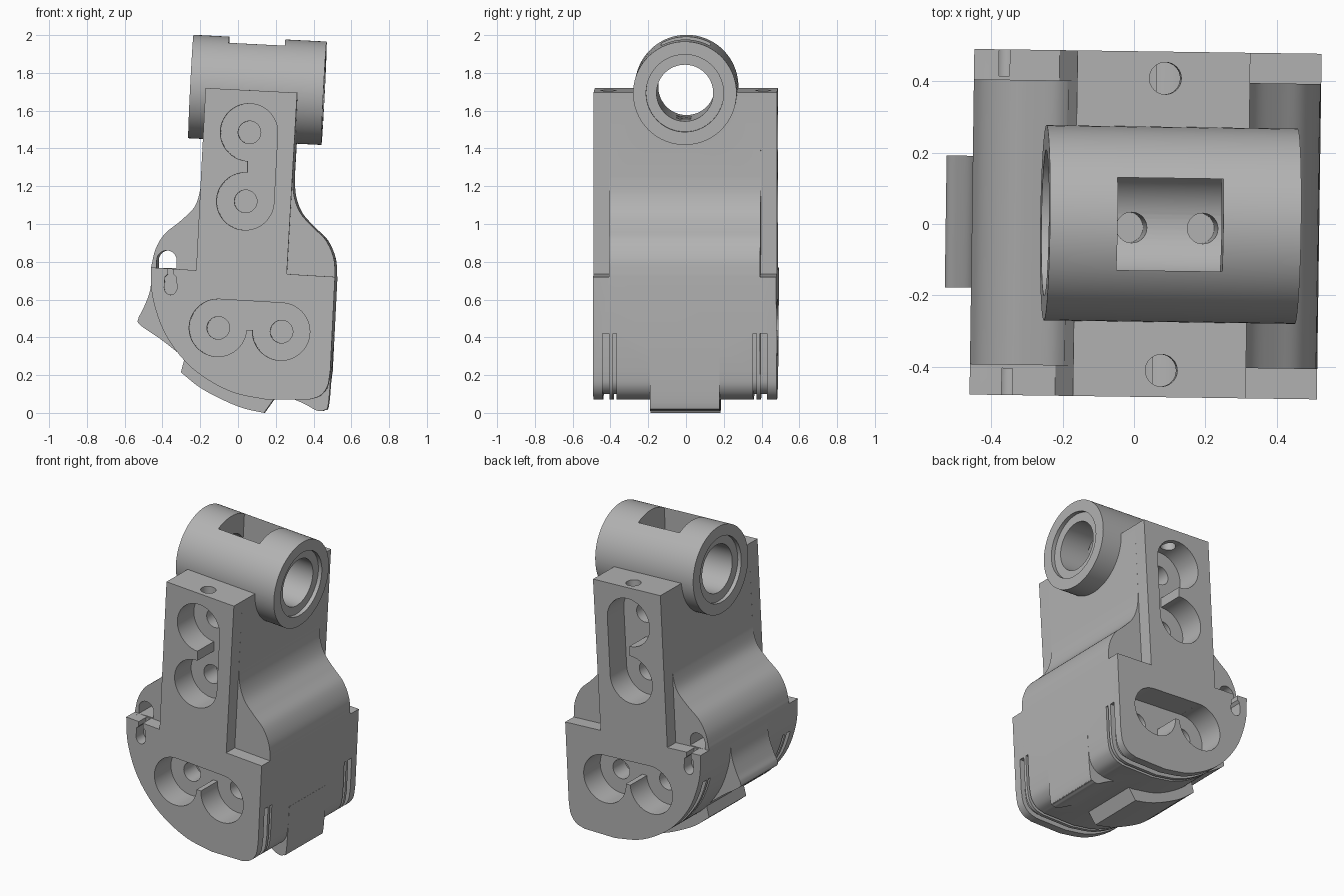
import bpy, bmesh, math
from mathutils import Matrix, Vector

if "Cube" in bpy.data.objects:
    bpy.data.objects.remove(bpy.data.objects["Cube"], do_unlink=True)

TILT = math.radians(2.9)
YAW = math.radians(-0.8)

grey = bpy.data.materials.new("plain grey")
grey.use_nodes = True
colour = (0.45, 0.45, 0.45, 1)
grey.diffuse_color = colour
grey.node_tree.nodes["Principled BSDF"].inputs["Base Color"].default_value = colour


def finish(name, bm):
    bmesh.ops.recalc_face_normals(bm, faces=bm.faces)
    mesh = bpy.data.meshes.new(name)
    bm.to_mesh(mesh)
    bm.free()
    mesh.materials.append(grey)
    ob = bpy.data.objects.new(name, mesh)
    bpy.context.scene.collection.objects.link(ob)
    return ob


def extrude(name, points, y0, y1):
    """Prism from an x-z outline."""
    bm = bmesh.new()
    face = bm.faces.new([bm.verts.new((x, y0, z)) for x, z in points])
    out = bmesh.ops.extrude_face_region(bm, geom=[face])
    moved = [g for g in out["geom"] if isinstance(g, bmesh.types.BMVert)]
    bmesh.ops.translate(bm, verts=moved, vec=(0, y1 - y0, 0))
    return finish(name, bm)


def cylinder(name, centre, radius, length, turn, axis="Y", sides=64):
    bm = bmesh.new()
    bmesh.ops.create_cone(bm, cap_ends=True, segments=sides, radius1=radius, radius2=radius, depth=length,
                          matrix=Matrix.Translation(centre) @ Matrix.Rotation(turn, 4, axis))
    return finish(name, bm)


def rect(x0, x1, z0, z1):
    return [(x0, z0), (x1, z0), (x1, z1), (x0, z1)]


def smooth(points, steps=5):
    """Rounded path through the points."""
    p = [Vector(q) for q in points]
    p = [2 * p[0] - p[1]] + p + [2 * p[-1] - p[-2]]
    path = []
    for a, b, c, d in zip(p, p[1:], p[2:], p[3:]):
        for i in range(steps):
            t = i / steps
            path.append(tuple(0.5 * (2 * b + (c - a) * t + (2 * a - 5 * b + 4 * c - d) * t * t
                                     + (3 * b - a - 3 * c + d) * t ** 3)))
    return path + [tuple(p[-2])]


def combine(base, others, operation):
    """Boolean all the others into the base, then drop them."""
    for other in others:
        mod = base.modifiers.new(other.name, "BOOLEAN")
        mod.operation, mod.object, mod.solver = operation, other, "EXACT"
    bpy.context.view_layer.update()
    mesh = bpy.data.meshes.new_from_object(base.evaluated_get(bpy.context.evaluated_depsgraph_get()))
    base.modifiers.clear()
    base.data = mesh
    for other in others:
        bpy.data.objects.remove(other, do_unlink=True)


# Shared outlines
arc = smooth([(-0.455, 0.77), (-0.445, 0.61), (-0.385, 0.43), (-0.28, 0.28), (-0.16, 0.18), (-0.01, 0.105), (0.16, 0.07)])
corner = smooth([(0.38, 0.07), (0.44, 0.09), (0.48, 0.14), (0.495, 0.22)])
lower = arc + corner + [(0.52, 0.72)]
shoulder_right = smooth([(0.52, 0.72), (0.512, 0.82), (0.47, 0.915), (0.4, 0.985), (0.335, 1.06), (0.302, 1.15), (0.295, 1.25)])
shoulder_left = smooth([(-0.189, 1.25), (-0.195, 1.18), (-0.225, 1.09), (-0.3, 1.015), (-0.38, 0.95), (-0.43, 0.87), (-0.455, 0.77)])
column_top = [(0.32, 1.695), (-0.165, 1.72)]

# Solid parts
body = extrude("finger_body", lower + shoulder_right[1:] + column_top + shoulder_left[:-1], -0.4, 0.4)
solids = []
for side in (-1, 1):
    solids.append(extrude("side_plate", lower + [(0.265, 0.735)] + column_top + [(-0.215, 0.755)],
                          side * 0.4, side * 0.485))
tab_outlines = [
    smooth([(-0.452, 0.74), (-0.465, 0.64), (-0.5, 0.55), (-0.525, 0.5), (-0.515, 0.465), (-0.4, 0.385), (-0.28, 0.29)])
    + [(-0.2, 0.4), (-0.3, 0.7)],
    smooth([(-0.3, 0.215), (-0.2, 0.135), (-0.08, 0.07), (0.03, 0.025), (0.14, 0.0)])
    + [(0.19, 0.07), (0.1, 0.2), (-0.2, 0.3), (-0.28, 0.29)],
    smooth([(0.28, 0.08), (0.36, 0.045), (0.42, 0.012), (0.46, 0.015), (0.482, 0.055), (0.503, 0.34)])
    + [(0.4, 0.3)],
]
solids += [extrude("stop_tab", outline, -0.185, 0.185) for outline in tab_outlines]
hub = Vector((0.103, 0, 1.71))
across = math.pi / 2 + TILT
solids.append(cylinder("hinge_barrel", hub, 0.274, 0.706, across, sides=96))
combine(body, solids, "UNION")

# Barrel bore, end recesses and top window
cutters = [cylinder("bore", hub, 0.15, 1, across)]
axis = Vector((math.cos(TILT), 0, -math.sin(TILT)))
for end in (-1, 1):
    cutters.append(cylinder("bore_recess", hub + axis * end * 0.353, 0.205, 0.05, across))
cutters.append(extrude("window", [(-0.06, 1.73), (0.24, 1.715), (0.256, 2.1), (-0.04, 2.1)], -0.13, 0.13))
for x in (-0.01, 0.19):
    cutters.append(cylinder("cable_hole", (x, -0.01, 1.5), 0.043, 0.3, TILT, sides=32))

# Tunnel behind the hook
tunnel = rect(-0.425, -0.32, 0.768, 0.81)[:2] + [
    (-0.372 + 0.053 * math.cos(i * math.pi / 12), 0.807 + 0.053 * math.sin(i * math.pi / 12)) for i in range(13)]
cutters.append(extrude("tunnel", tunnel, -0.45, 0.45))

# Band that cuts the cable grooves along the lower rim
path = arc[6:] + corner + [(0.504, 0.42)]
outer, inner = [], []
for i, (x, z) in enumerate(path):
    a, b = path[max(i - 1, 0)], path[min(i + 1, len(path) - 1)]
    t = (Vector(b) - Vector(a)).normalized()
    outer.append((x + t.y * 0.03, z - t.x * 0.03))
    inner.append((x - t.y * 0.03, z + t.x * 0.03))
band = outer + inner[::-1]

pockets = [((0.065, 1.485), (0.045, 1.12), [(0.055, 1.12), (0.197, 1.12), (0.217, 1.485), (0.06, 1.485)]),
           ((-0.1, 0.45), (0.235, 0.43), [(-0.1, 0.44), (0.235, 0.44), (0.24, 0.582), (-0.093, 0.602)])]
for side in (-1, 1):
    for y0, y1 in ((0.362, 0.38), (0.4, 0.435)):
        cutters.append(extrude("groove", band, side * y0, side * y1))
    # Screw pockets, each two round seats joined along one edge
    for first, second, bridge in pockets:
        for x, z in (first, second):
            cutters.append(cylinder("screw_seat", (x, side * 0.44, z), 0.152, 0.24, math.pi / 2, "X"))
            cutters.append(cylinder("screw_hole", (x, side * 0.38, z), 0.06, 0.36, math.pi / 2, "X", 32))
        cutters.append(extrude("seat_bridge", bridge, side * 0.32, side * 0.56))
    # Hole in the column top and cable end slot
    cutters.append(cylinder("top_hole", (0.08, side * 0.41, 1.66), 0.045, 0.24, TILT, sides=32))
    x = -0.36 - side * -0.02 if side < 0 else -0.37
    x = -0.35 if side < 0 else -0.37
    pill = [(x + 0.034 * math.cos(i * math.pi / 12), 0.665 + 0.04 * math.sin(i * math.pi / 12)) for i in range(12, 25)]
    pill += [(x + 0.03, 0.72), (x + 0.015, 0.735), (x + 0.015, 0.8), (x - 0.015, 0.8), (x - 0.015, 0.735), (x - 0.03, 0.72)]
    cutters.append(extrude("cable_slot", pill, side * 0.41, side * 0.52))
combine(body, cutters, "DIFFERENCE")

body.data.transform(Matrix.Rotation(YAW, 4, "Z"))
bpy.ops.object.select_all(action="DESELECT")
body.select_set(True)
bpy.context.view_layer.objects.active = body
bpy.ops.object.shade_smooth_by_angle(angle=math.radians(30))
